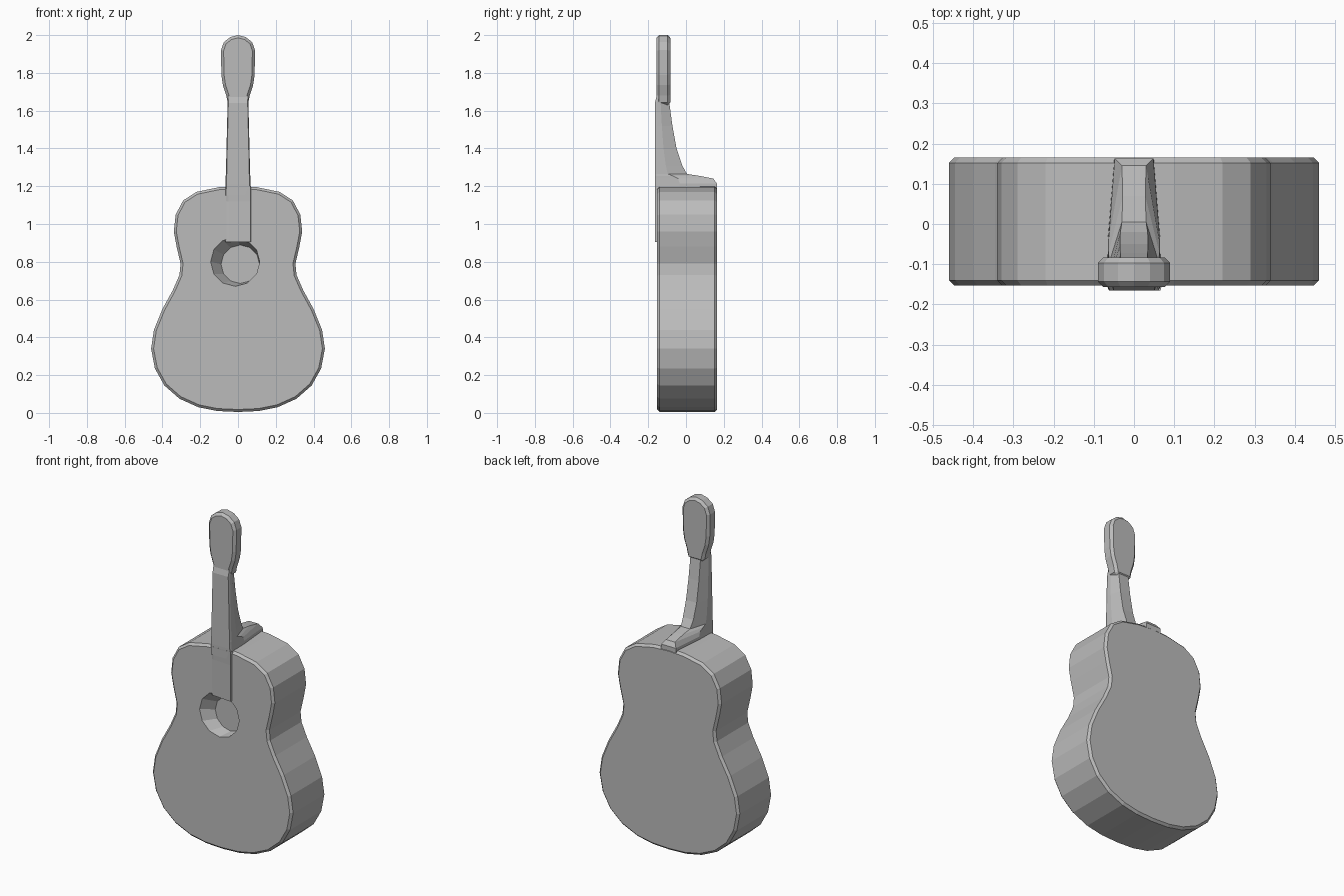
import bpy, bmesh, math

cube = bpy.data.objects.get("Cube")
if cube:
    bpy.data.objects.remove(cube, do_unlink=True)

grey = bpy.data.materials.new("plain grey")
grey.use_nodes = True
GREY = (0.5, 0.5, 0.5, 1)
grey.diffuse_color = GREY
grey.node_tree.nodes["Principled BSDF"].inputs["Base Color"].default_value = GREY


def loft(name, rings):
    """Skin a list of equal-length point rings and cap both ends."""
    bm = bmesh.new()
    loops = [[bm.verts.new(p) for p in ring] for ring in rings]
    n = len(loops[0])
    for a, b in zip(loops, loops[1:]):
        for i in range(n):
            j = (i + 1) % n
            bm.faces.new((a[i], a[j], b[j], b[i]))
    bm.faces.new(loops[0])
    bm.faces.new(loops[-1])
    bmesh.ops.recalc_face_normals(bm, faces=bm.faces)
    mesh = bpy.data.meshes.new(name)
    bm.to_mesh(mesh)
    bm.free()
    obj = bpy.data.objects.new(name, mesh)
    bpy.context.collection.objects.link(obj)
    mesh.materials.append(grey)
    return obj


def bevel(obj, width, segments=1, angle=50):
    mod = obj.modifiers.new("soft edges", "BEVEL")
    mod.width = width
    mod.segments = segments
    mod.limit_method = "ANGLE"
    mod.angle_limit = math.radians(angle)


def mirrored(half):
    """Close a half outline of (x, z) points across x = 0."""
    return half + [(-x, z) for x, z in reversed(half) if x > 0]


# Body: waisted outline, extruded front to back
body_half = [(0, 0.005), (0.11, 0.01), (0.21, 0.03), (0.31, 0.075), (0.39, 0.145),
             (0.44, 0.235), (0.46, 0.34), (0.445, 0.44), (0.40, 0.55), (0.345, 0.65),
             (0.31, 0.73), (0.304, 0.79), (0.325, 0.88), (0.34, 0.96), (0.33, 1.05),
             (0.29, 1.125), (0.22, 1.17), (0.10, 1.195), (0, 1.2)]
outline = mirrored(body_half)
body = loft("body", [[(x, y, z) for x, z in outline] for y in (-0.153, 0.165)])

# Sound hole: shallow recess whose upper left wall slopes inward
def circle(cx, y, cz, r, n=12):
    return [(cx + r * math.cos(math.tau * i / n), y, cz + r * math.sin(math.tau * i / n))
            for i in range(n)]

cutter = loft("sound_hole_cutter", [circle(-0.021, -0.18, 0.803, 0.14),
                                    circle(-0.015, -0.153, 0.8, 0.13),
                                    circle(0.012, -0.085, 0.787, 0.102)])
cutter.hide_render = True
cutter.hide_viewport = True
cutter.display_type = "WIRE"
bevel(body, 0.013)
cut = body.modifiers.new("sound hole", "BOOLEAN")
cut.object = cutter
cut.solver = "EXACT"

# Neck and heel: sections of (height, half width, back half width, front y, back y)
sections = [(1.15, 0.068, 0.05, -0.163, 0.163), (1.215, 0.066, 0.048, -0.165, 0.163),
            (1.24, 0.065, 0.03, -0.165, 0.145), (1.255, 0.065, 0.028, -0.165, 0.07),
            (1.265, 0.064, 0.03, -0.165, 0.005), (1.31, 0.063, 0.034, -0.165, -0.02),
            (1.40, 0.061, 0.035, -0.165, -0.05), (1.52, 0.058, 0.034, -0.165, -0.072),
            (1.64, 0.055, 0.033, -0.165, -0.088), (1.68, 0.056, 0.035, -0.155, -0.09)]


def neck_ring(z, w, back_w, front, back):
    mid = front + 0.4 * (back - front)
    half = [(w * 0.93, front), (w, front + 0.012), (w * 0.97, mid), (back_w, back)]
    pts = half + [(-x, y) for x, y in reversed(half)]
    return [(x, y, z) for x, y in pts]


loft("neck", [neck_ring(*s) for s in sections])

# Fingerboard end: raised along its left edge, sinking into the soundboard on the right
loft("fingerboard_end", [[(-0.065, -0.152, z), (-0.05, left, z), (0.066, -0.165, z),
                          (0.07, -0.148, z), (-0.065, -0.148, z)]
                         for z, left in ((0.905, -0.154), (1.12, -0.157), (1.2, -0.165))])

# Headstock: paddle outline with rounded rim
head_half = [(0, 1.63), (0.052, 1.63), (0.062, 1.68), (0.08, 1.735), (0.088, 1.79),
             (0.09, 1.92), (0.075, 1.963), (0.04, 1.99), (0, 2.0)]
head_outline = mirrored(head_half)
head = loft("headstock", [[(x, y, z) for x, z in head_outline] for y in (-0.157, -0.083)])
bevel(head, 0.014)
